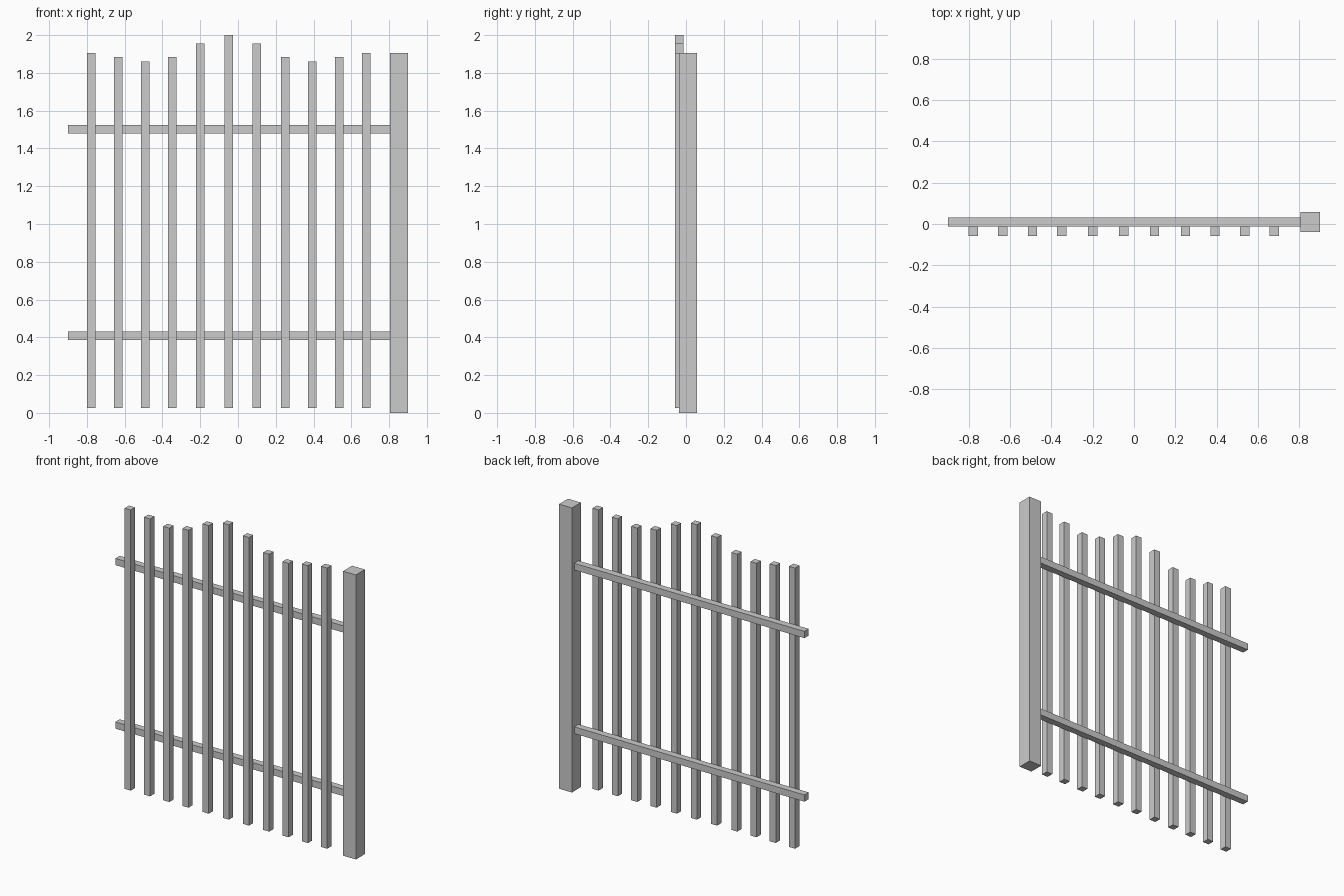
import bpy
import bmesh

if "Cube" in bpy.data.objects:
    bpy.data.objects.remove(bpy.data.objects["Cube"])


def box(name, x, y, z):
    """Box from (min, max) ranges on each axis."""
    bm = bmesh.new()
    bmesh.ops.create_cube(bm, size=1)
    for v in bm.verts:
        v.co = [r[0] if c < 0 else r[1] for c, r in zip(v.co, (x, y, z))]
    mesh = bpy.data.meshes.new(name)
    bm.to_mesh(mesh)
    bm.free()
    obj = bpy.data.objects.new(name, mesh)
    bpy.context.collection.objects.link(obj)


W = 0.045        # thickness of pickets and rails
FRONT = -0.0575  # front face of the pickets
MID = FRONT + W  # plane where pickets meet rails

# Square end post
box("post", (0.805, 0.90), (-0.0375, 0.0575), (0, 1.905))

# Horizontal rails butting against the post
for name, z in (("lower_rail", 0.385), ("upper_rail", 1.48)):
    box(name, (-0.90, 0.805), (MID, MID + W), (z, z + W))

# Pickets, with tops following a symmetric wave
centres = [-0.777, -0.634, -0.491, -0.349, -0.199, -0.05,
           0.099, 0.249, 0.392, 0.536, 0.678]
half = [1.905, 1.883, 1.86, 1.883, 1.955]
tops = half + [2.0] + half[::-1]
for i, (x, top) in enumerate(zip(centres, tops), 1):
    box(f"picket_{i}", (x - W / 2, x + W / 2), (FRONT, MID), (0.026, top))
